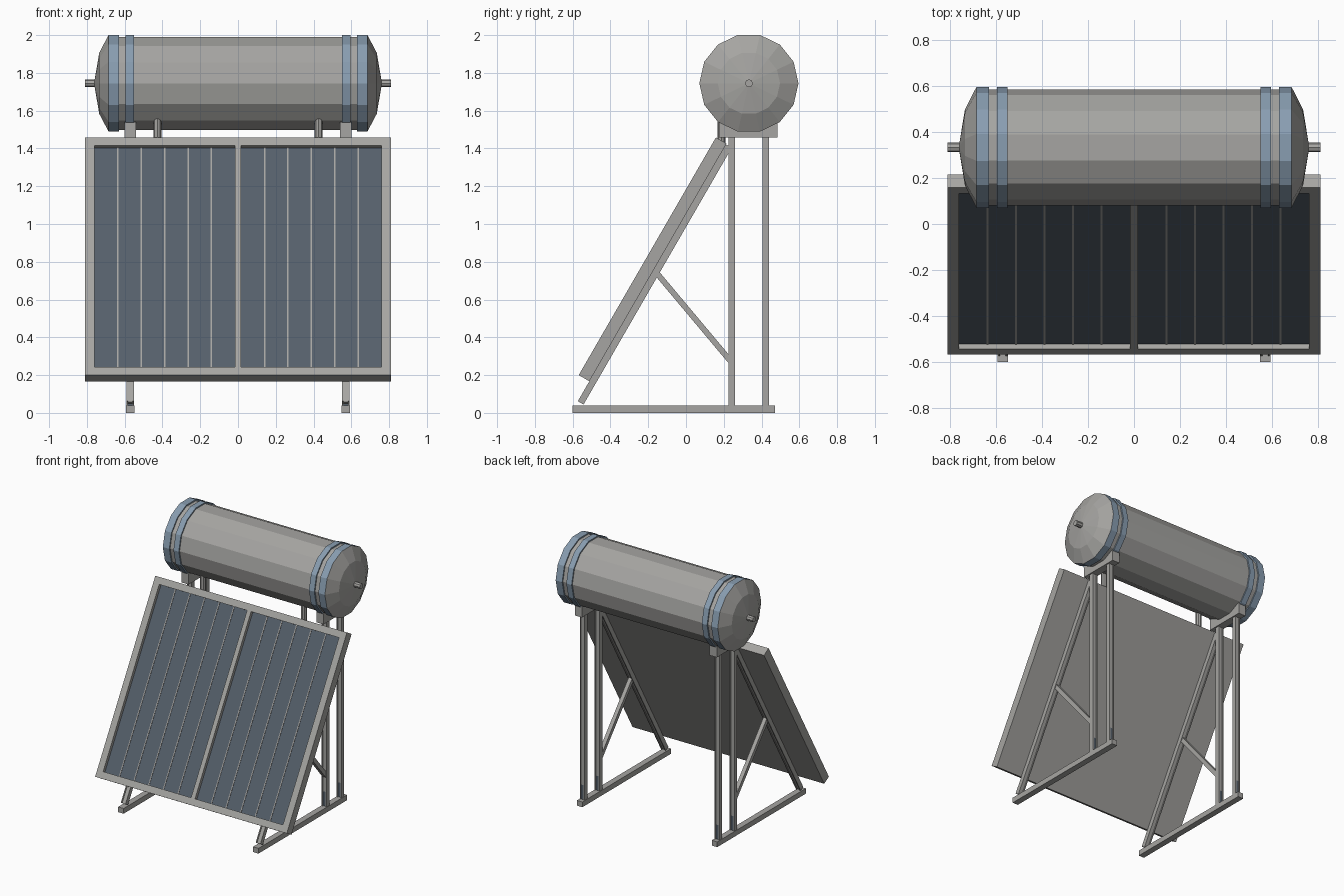
import bpy, bmesh, math
from mathutils import Matrix, Vector

cube = bpy.data.objects.get("Cube")
if cube:
    bpy.data.objects.remove(cube, do_unlink=True)


def material(name, rgb):
    m = bpy.data.materials.new(name)
    m.use_nodes = True
    m.diffuse_color = (*rgb, 1)
    m.node_tree.nodes["Principled BSDF"].inputs["Base Color"].default_value = (*rgb, 1)
    return m


METAL = material("grey metal", (0.38, 0.375, 0.36))
BLUE = material("band blue", (0.25, 0.34, 0.44))
GLASS = material("dark glass", (0.09, 0.115, 0.145))


def finish(name, bm, *mats):
    bmesh.ops.recalc_face_normals(bm, faces=bm.faces)
    mesh = bpy.data.meshes.new(name)
    bm.to_mesh(mesh)
    bm.free()
    for m in mats:
        mesh.materials.append(m)
    ob = bpy.data.objects.new(name, mesh)
    bpy.context.collection.objects.link(ob)
    return ob


def add_box(bm, lo, hi, index=0):
    lo, hi = Vector(lo), Vector(hi)
    size = Matrix.Diagonal((*(hi - lo), 1))
    made = bmesh.ops.create_cube(bm, size=1, matrix=Matrix.Translation((lo + hi) / 2) @ size)
    for f in {f for v in made["verts"] for f in v.link_faces}:
        f.material_index = index


def box(name, lo, hi, mat=METAL, place=Matrix()):
    bm = bmesh.new()
    add_box(bm, lo, hi)
    bm.transform(place)
    return finish(name, bm, mat)


def channel(name, length, place, shoe=0.0):
    """Grooved bar along local y: two side flanges and a recessed web."""
    bm = bmesh.new()
    half, wall, depth, groove = 0.02, 0.008, 0.035, 0.006
    for s in (-1, 1):
        a, b = sorted((s * half, s * (half - wall)))
        add_box(bm, (a, 0, -depth), (b, length, 0))
    inner = half - wall
    add_box(bm, (-inner, shoe, groove - depth), (inner, length, -groove))
    if shoe:
        add_box(bm, (-inner, 0, groove - depth), (inner, shoe, -groove), 1)
    bm.transform(place)
    return finish(name, bm, METAL, GLASS)


def cylinder(name, radius, start, end, sides):
    start, end = Vector(start), Vector(end)
    d = end - start
    bm = bmesh.new()
    bmesh.ops.create_cone(bm, cap_ends=True, segments=sides, radius1=radius,
                          radius2=radius, depth=d.length)
    turn = Vector((0, 0, 1)).rotation_difference(d).to_matrix().to_4x4()
    bm.transform(Matrix.Translation((start + end) / 2) @ turn)
    return finish(name, bm, METAL)


# Tank: one turned profile, with the raised bands coloured by position
TANK_Y, TANK_Z, SIDES = 0.333, 1.745, 14
half = [(0.735, 0.165), (0.685, 0.2625), (0.63, 0.2625), (0.63, 0.2525),
        (0.595, 0.2525), (0.595, 0.2625), (0.55, 0.2625), (0.55, 0.2525)]
profile = [(-x, r) for x, r in half] + half[::-1]
bm = bmesh.new()
rings = []
for x, r in profile:
    angles = [math.tau * i / SIDES for i in range(SIDES)]
    rings.append([bm.verts.new((x, TANK_Y + r * math.cos(a), TANK_Z + r * math.sin(a)))
                  for a in angles])
for k in range(len(rings) - 1):
    r_pair = (profile[k][1], profile[k + 1][1])
    for i in range(SIDES):
        j = (i + 1) % SIDES
        f = bm.faces.new((rings[k][i], rings[k][j], rings[k + 1][j], rings[k + 1][i]))
        f.material_index = int(max(r_pair) > 0.26 and min(r_pair) > 0.2)
for ring, x in ((rings[0], -0.762), (rings[-1], 0.762)):
    tip = bm.verts.new((x, TANK_Y, TANK_Z))
    for i in range(SIDES):
        bm.faces.new((ring[i], ring[(i + 1) % SIDES], tip))
finish("tank", bm, METAL, BLUE)

# Collector panel, laid out in its own sloping frame
SLOPE = Matrix.Translation((0, -0.568, 0.2)) @ Matrix.Rotation(math.radians(60), 4, "X")
W, L, T, EDGE, DEEP = 0.81, 1.453, 0.065, 0.05, 0.028
box("panel_back", (-W, 0, -T), (W, L, -DEEP), METAL, SLOPE)
bm = bmesh.new()
for s in (-1, 1):
    a, b = sorted((s * W, s * (W - EDGE)))
    add_box(bm, (a, 0, -DEEP), (b, L, 0))
add_box(bm, (EDGE - W, 0, -DEEP), (W - EDGE, EDGE, 0))
add_box(bm, (EDGE - W, L - EDGE, -DEEP), (W - EDGE, L, 0))
add_box(bm, (-0.017, EDGE, -DEEP), (0.017, L - EDGE, 0))
bm.transform(SLOPE)
finish("panel_frame", bm, METAL)

for side, s in (("right", -1), ("left", 1)):
    # Glass pane and its thin dividing strips
    a, b = sorted((s * 0.017, s * (W - EDGE)))
    box(side + "_glass", (a, EDGE, -DEEP), (b, L - EDGE, 0.003 - DEEP), GLASS, SLOPE)
    bm = bmesh.new()
    for i in range(1, 6):
        x = a + (b - a) * i / 6
        add_box(bm, (x - 0.004, EDGE, -DEEP), (x + 0.004, L - EDGE, 0.006 - DEEP))
    bm.transform(SLOPE)
    finish(side + "_glass_strips", bm, METAL)

    # Tank end pipe and the pipe down to the panel
    cylinder(side + "_end_pipe", 0.021, (s * 0.74, TANK_Y, TANK_Z), (s * 0.81, TANK_Y, TANK_Z), 8)
    cylinder(side + "_feed_pipe", 0.021, (s * 0.427, 0.187, 1.43), (s * 0.427, 0.187, 1.57), 8)

    # Support stand
    X = s * 0.57
    box(side + "_base", (X - 0.023, -0.6, 0), (X + 0.023, 0.47, 0.04))
    box(side + "_saddle", (X - 0.03, 0.175, 1.457), (X + 0.03, 0.485, 1.54))
    upright = Matrix.Rotation(math.radians(90), 4, "X")
    for part, y in (("front", 0.26), ("back", 0.44)):
        channel(f"{side}_{part}_post", 1.417,
                Matrix.Translation((X, y - 0.035, 0.04)) @ upright, 0.11)
    channel(side + "_sloping_rail", 1.57,
            SLOPE @ Matrix.Translation((X, -0.122, -T)))

    # Diagonal brace between rail and front post
    start, end = Vector((X, -0.155, 0.74)), Vector((X, 0.235, 0.275))
    d = end - start
    turn = Matrix.Rotation(math.atan2(d.z, d.y), 4, "X")
    box(side + "_brace", (-0.015, 0, -0.015), (0.015, d.length, 0.015), METAL,
        Matrix.Translation(start) @ turn)
